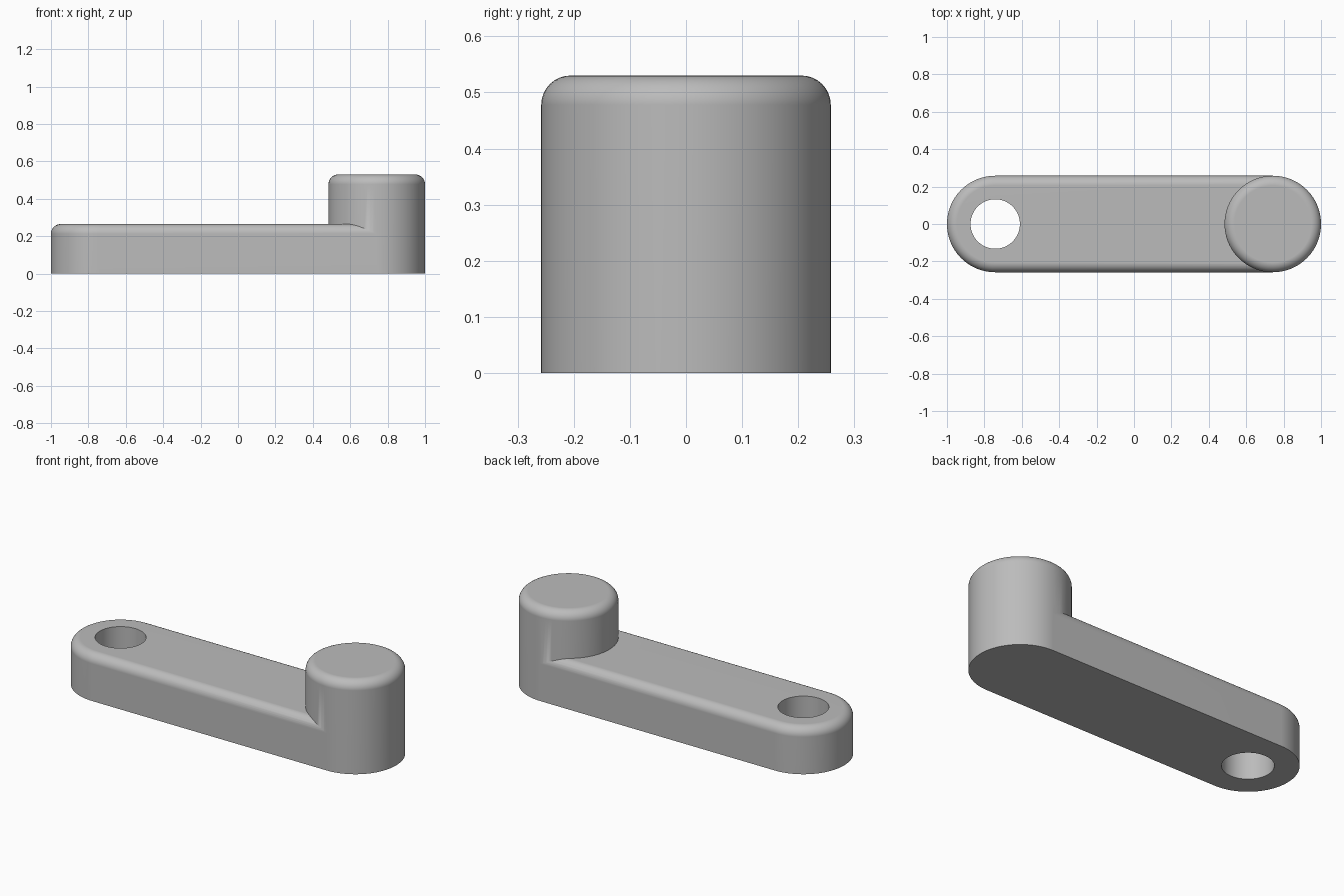
import bpy
import bmesh
from math import sin, cos, pi, radians

if "Cube" in bpy.data.objects:
    bpy.data.objects.remove(bpy.data.objects["Cube"], do_unlink=True)

RADIUS = 0.258
CENTRE = 1 - RADIUS
FILLET = 0.052
ARM_HEIGHT = 0.265
BOSS_HEIGHT = 0.53
HOLE_RADIUS = 0.132

grey = bpy.data.materials.new("plain grey")
grey.use_nodes = True
colour = (0.5, 0.5, 0.5, 1)
grey.diffuse_color = colour
grey.node_tree.nodes["Principled BSDF"].inputs["Base Color"].default_value = colour


def arm_ring(r):
    """Rounded left end, flat right end hidden inside the boss."""
    arc = [(-CENTRE + r * cos(a), r * sin(a))
           for a in (pi / 2 + pi * i / 48 for i in range(49))]
    return arc + [(CENTRE, -r), (CENTRE, r)]


def circle_ring(x, r, n=96):
    return [(x + r * cos(2 * pi * i / n), r * sin(2 * pi * i / n)) for i in range(n)]


def fillet_profile(height, steps=8):
    """Radius and height pairs: straight wall, then a rounded top edge."""
    angles = [pi / 2 * i / steps for i in range(steps + 1)]
    return [(RADIUS, 0)] + [(RADIUS - FILLET * (1 - cos(a)),
                             height - FILLET * (1 - sin(a))) for a in angles]


def loft(name, outline, profile):
    """Stack outlines along a profile and cap both ends."""
    bm = bmesh.new()
    rings = [[bm.verts.new((x, y, z)) for x, y in outline(r)] for r, z in profile]
    for low, high in zip(rings, rings[1:]):
        for i in range(len(low)):
            j = (i + 1) % len(low)
            bm.faces.new((low[i], low[j], high[j], high[i]))
    bm.faces.new(rings[0][::-1])
    bm.faces.new(rings[-1])
    bmesh.ops.recalc_face_normals(bm, faces=bm.faces)
    mesh = bpy.data.meshes.new(name)
    bm.to_mesh(mesh)
    bm.free()
    mesh.materials.append(grey)
    obj = bpy.data.objects.new(name, mesh)
    bpy.context.collection.objects.link(obj)
    return obj


# Flat arm, raised round boss and the drill for the through hole
arm = loft("crank_arm", arm_ring, fillet_profile(ARM_HEIGHT))
boss = loft("boss", lambda r: circle_ring(CENTRE, r), fillet_profile(BOSS_HEIGHT))
drill = loft("hole_cutter", lambda r: circle_ring(-CENTRE, r, 64),
             [(HOLE_RADIUS, -0.1), (HOLE_RADIUS, ARM_HEIGHT + 0.1)])

# Join the boss to the arm and cut the hole
bpy.context.view_layer.objects.active = arm
for tool, operation in ((boss, 'UNION'), (drill, 'DIFFERENCE')):
    mod = arm.modifiers.new(tool.name, 'BOOLEAN')
    mod.object = tool
    mod.operation = operation
    mod.solver = 'EXACT'
    bpy.ops.object.modifier_apply(modifier=mod.name)
    bpy.data.objects.remove(tool, do_unlink=True)

# Smooth walls and fillets with crisp rims and flat caps
bpy.ops.object.select_all(action='DESELECT')
arm.select_set(True)
bpy.ops.object.shade_smooth_by_angle(angle=radians(30))
weighted = arm.modifiers.new("even_shading", 'WEIGHTED_NORMAL')
weighted.keep_sharp = True
